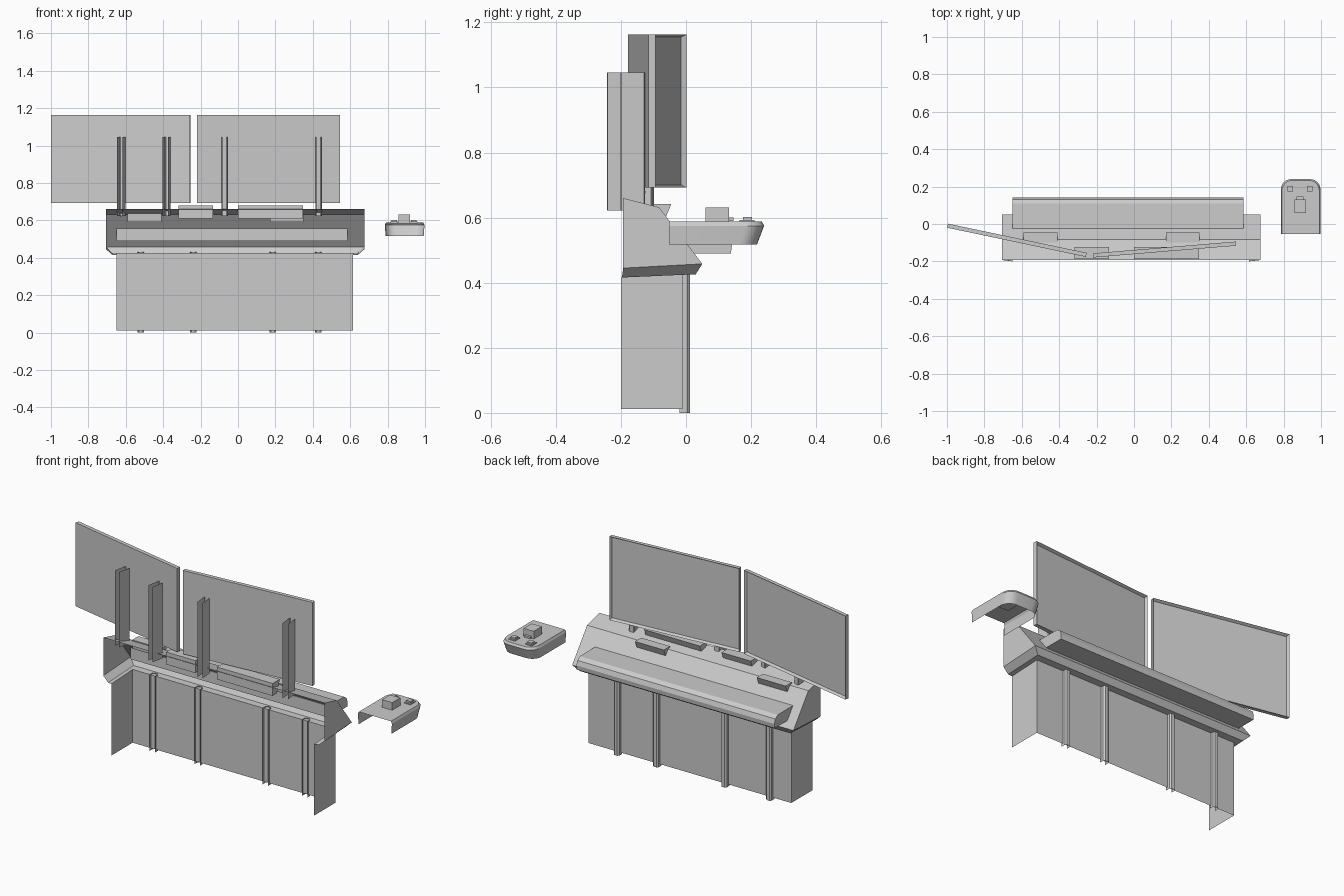
import bpy, bmesh, math
from mathutils import Matrix, Vector

if "Cube" in bpy.data.objects:
    bpy.data.objects.remove(bpy.data.objects["Cube"])


def make(name, verts, faces, matrix=None):
    me = bpy.data.meshes.new(name)
    me.from_pydata(verts, [], faces)
    ob = bpy.data.objects.new(name, me)
    bpy.context.collection.objects.link(ob)
    if matrix:
        ob.matrix_world = matrix
    return ob


def skin(name, rows, cap=False, matrix=None):
    """Open shell: bridges equal-length rows of points, optional face on the last row."""
    n = len(rows[0])
    verts = [p for r in rows for p in r]
    faces = [(k * n + i, (k + 1) * n + i, (k + 1) * n + i + 1, k * n + i + 1)
             for k in range(len(rows) - 1) for i in range(n - 1)]
    if cap:
        faces.append(tuple(reversed(range((len(rows) - 1) * n, len(rows) * n))))
    return make(name, verts, faces, matrix)


def prism(name, profile, x0, x1):
    """Closed solid from a y-z profile swept along x."""
    n = len(profile)
    verts = [(x, y, z) for x in (x0, x1) for y, z in profile]
    faces = [(i, (i + 1) % n, n + (i + 1) % n, n + i) for i in range(n)]
    faces += [tuple(reversed(range(n))), tuple(range(n, 2 * n))]
    ob = make(name, verts, faces)
    bm = bmesh.new()
    bm.from_mesh(ob.data)
    bmesh.ops.recalc_face_normals(bm, faces=bm.faces)
    bm.to_mesh(ob.data)
    bm.free()
    return ob


def box(name, x0, x1, y0, y1, z0, z1):
    return prism(name, [(y0, z0), (y1, z0), (y1, z1), (y0, z1)], x0, x1)


def u_row(x0, x1, yb, yf, zb, zf):
    return [(x0, yb, zb), (x0, yf, zf), (x1, yf, zf), (x1, yb, zb)]


def channel(name, w, yb, yf, z0, z1, matrix, c=0.008):
    """Thin U channel, open towards -y, with chamfered edges."""
    h = w / 2
    path = [(-h, yb), (-h, yf - c), (-h + c, yf), (h - c, yf), (h, yf - c), (h, yb)]
    return skin(name, [[(x, y, z) for x, y in path] for z in (z0, z1)], matrix=matrix)


# Base cabinet, open at the front and underneath
skin("base_cabinet", [u_row(-0.65, 0.615, -0.2, -0.01, 0.012, 0.012),
                      u_row(-0.65, 0.615, -0.2, -0.01, 0.416, 0.425)])
for i, x in enumerate((-0.52, -0.24, 0.185, 0.43)):
    channel(f"base_rib_{i}", 0.034, -0.02, 0.012, 0.0, 0.43, Matrix.Translation((x, 0, 0)))

# Desk hood: lower lip ring, then the sloped top with end walls
skin("hood_lip", [u_row(-0.65, 0.615, -0.2, -0.01, 0.416, 0.425),
                  u_row(-0.672, 0.642, -0.197, 0.03, 0.416, 0.426),
                  u_row(-0.705, 0.675, -0.193, 0.05, 0.445, 0.458)])
prof = [(-0.193, 0.445), (0.05, 0.458), (-0.083, 0.632), (-0.193, 0.66)]
make("desk_hood", [(x, y, z) for x in (-0.705, 0.675) for y, z in prof],
     [(3, 2, 1, 0), (4, 5, 6, 7), (1, 2, 6, 5), (2, 3, 7, 6)])

# Wrist rest
prism("wrist_rest", [(-0.028, 0.49), (0.138, 0.49), (0.141, 0.515), (0.132, 0.54),
                     (0.11, 0.555), (-0.028, 0.556)], -0.65, 0.585)

# Wedge-shaped consoles on the slope and on the rear ledge
for i, (a, b) in enumerate(((-0.59, -0.41), (0.17, 0.35))):
    prism(f"slope_unit_{i}", [(-0.095, 0.59), (-0.067, 0.59), (-0.045, 0.642), (-0.1, 0.642)], a, b)
for i, (a, b) in enumerate(((-0.317, -0.135), (0.0, 0.347))):
    prism(f"ledge_unit_{i}", [(-0.187, 0.61), (-0.15, 0.61), (-0.123, 0.68), (-0.187, 0.68)], a, b)


# Monitors with recessed screens, each on two channel posts
def monitor(name, p0, p1, posts):
    a, b = Vector(p0), Vector(p1)
    d, mid = b - a, (a + b) / 2
    ang = math.atan2(d.y, d.x)
    h = d.length / 2
    ob = box(name, -h, h, -0.011, 0.011, 0.692, 1.163)
    bm = bmesh.new()
    bm.from_mesh(ob.data)
    bm.normal_update()
    face = max(bm.faces, key=lambda f: f.normal.y)
    bmesh.ops.inset_region(bm, faces=[face], thickness=0.012)
    bmesh.ops.translate(bm, verts=face.verts, vec=(0, -0.015, 0))
    bm.to_mesh(ob.data)
    bm.free()
    m = Matrix.Translation((mid.x, mid.y, 0)) @ Matrix.Rotation(ang, 4, 'Z')
    ob.matrix_world = m
    for i, x in enumerate(posts):
        off = Matrix.Translation(((x - mid.x) / math.cos(ang), 0, 0))
        channel(f"{name}_post_{i}", 0.03, -0.086, -0.012, 0.622, 1.046, m @ off, 0.003)


monitor("left_monitor", (-0.997, -0.009), (-0.255, -0.165), (-0.614, -0.372))
monitor("right_monitor", (-0.219, -0.168), (0.545, -0.105), (-0.075, 0.428))


# Side control pod: rounded tapering shell, open at the front and underneath
def pod_row(inset, z, yf, r=0.055):
    x0, x1 = 0.785 + inset, 0.997 - inset
    pts = [(x0, -0.053, z)]
    for cx, start in ((x0 + r, 180), (x1 - r, 90)):
        for k in range(7):
            t = math.radians(start - 15 * k)
            pts.append((cx + r * math.cos(t), yf - r + r * math.sin(t), z))
    return pts + [(x1, -0.053, z)]


pod = skin("control_pod", [pod_row(0.004, 0.517, 0.218), pod_row(0, 0.575, 0.24),
                           pod_row(0.006, 0.588, 0.233)], cap=True)
bpy.context.view_layer.objects.active = pod
pod.select_set(True)
bpy.ops.object.shade_smooth_by_angle(angle=math.radians(20))

# Pod controls
box("pod_block", 0.857, 0.92, 0.06, 0.132, 0.582, 0.631)
box("pod_lever", 0.87, 0.907, 0.132, 0.146, 0.59, 0.6)
for i, x in enumerate((0.835, 0.94)):
    box(f"pod_button_base_{i}", x - 0.02, x + 0.02, 0.165, 0.21, 0.582, 0.593)
    box(f"pod_button_{i}", x - 0.014, x + 0.014, 0.175, 0.203, 0.59, 0.602)
